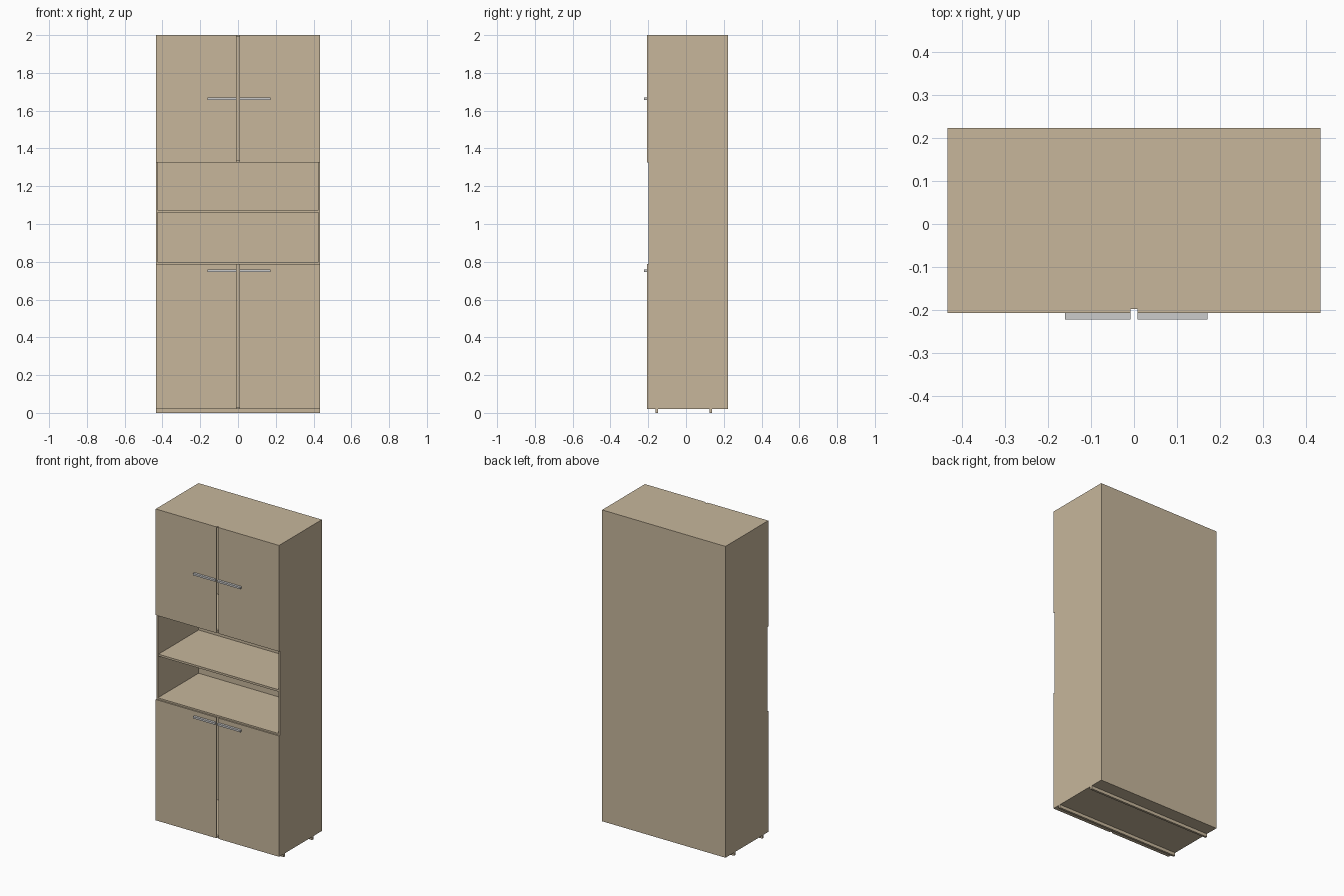
import bpy

if "Cube" in bpy.data.objects:
    bpy.data.objects.remove(bpy.data.objects["Cube"])

wood = bpy.data.materials.new("light_wood")
wood.diffuse_color = (0.57, 0.47, 0.33, 1)
wood.use_nodes = True
wood.node_tree.nodes["Principled BSDF"].inputs["Base Color"].default_value = wood.diffuse_color


def box(name, x, y, z, mat=wood):
    """Box from (min, max) ranges on each axis."""
    bpy.ops.mesh.primitive_cube_add(size=1, location=[sum(r) / 2 for r in (x, y, z)])
    ob = bpy.context.object
    ob.name = name
    ob.scale = [r[1] - r[0] for r in (x, y, z)]
    bpy.ops.object.transform_apply(location=False, rotation=False, scale=True)
    if mat:
        ob.data.materials.append(mat)
    return ob


W = 0.434                      # half width
T = 0.009                      # panel thickness
BACK, FRONT, DOOR = 0.223, -0.198, -0.207
BOTTOM, TOP = 0.02, 2.0
INNER = (-W + T, W - T)
DEPTH = (FRONT, BACK - 0.012)

# Carcass: sides, back and horizontal panels
for side, s in (("left", -1), ("right", 1)):
    x = sorted((s * W, s * (W - T)))
    box(side + "_side", x, (FRONT, BACK), (BOTTOM, TOP))
box("back_panel", INNER, (BACK - 0.012, BACK), (BOTTOM, TOP))
box("bottom_panel", INNER, DEPTH, (BOTTOM, BOTTOM + T))
box("top_panel", INNER, DEPTH, (TOP - T, TOP))
box("niche_floor", INNER, DEPTH, (0.786, 0.798))
box("niche_ceiling", INNER, DEPTH, (1.325, 1.337))
box("niche_shelf", INNER, (FRONT + 0.006, BACK - 0.012), (1.06, 1.073))

# Two pairs of doors with bar handles
for level, z, hz in (("lower", (BOTTOM, 0.788), 0.753), ("upper", (1.325, TOP), 1.663)):
    for side, door_x, bar_x in (("left", (-W, -0.008), (-0.161, -0.008)),
                                ("right", (0.008, W), (0.008, 0.171))):
        box(f"{level}_{side}_door", door_x, (DOOR, FRONT), z)
        box(f"{level}_{side}_handle", bar_x, (-0.222, DOOR), (hz - 0.006, hz + 0.006), None)

# Full-width base runners
for name, y in (("front_runner", -0.154), ("back_runner", 0.131)):
    box(name, (-W, W), (y - 0.007, y + 0.007), (0, BOTTOM))
